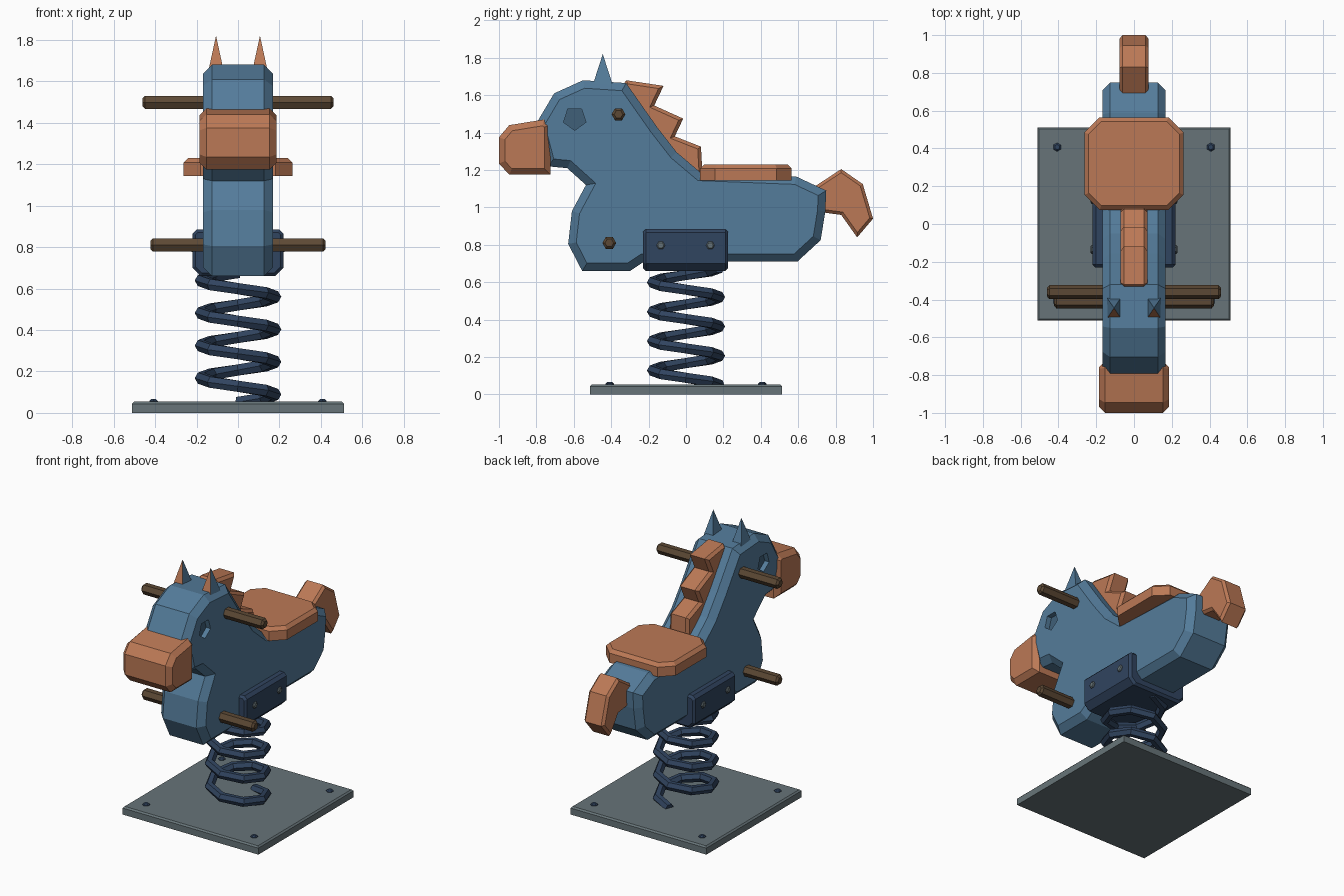
import bpy, bmesh
from math import pi, sin, cos
from mathutils import Vector

if "Cube" in bpy.data.objects:
    bpy.data.objects.remove(bpy.data.objects["Cube"])


def material(name, rgb):
    m = bpy.data.materials.new(name)
    m.use_nodes = True
    m.diffuse_color = (*rgb, 1)
    m.node_tree.nodes["Principled BSDF"].inputs["Base Color"].default_value = (*rgb, 1)
    return m


BLUE = material("body blue", (0.088, 0.2, 0.325))
ORANGE = material("copper orange", (0.5, 0.19, 0.092))
NAVY = material("dark navy", (0.03, 0.058, 0.115))
GREY = material("slate grey", (0.135, 0.175, 0.19))
BROWN = material("dark brown", (0.108, 0.066, 0.035))
EYE = material("eye blue", (0.05, 0.115, 0.19))

# Places a profile point (u, v) at depth d along each axis
PLACE = {
    "x": lambda u, v, d: Vector((d, u, v)),
    "y": lambda u, v, d: Vector((u, d, v)),
    "z": lambda u, v, d: Vector((u, v, d)),
}


def add_object(name, bm, *mats):
    bmesh.ops.recalc_face_normals(bm, faces=bm.faces[:])
    mesh = bpy.data.meshes.new(name)
    bm.to_mesh(mesh)
    bm.free()
    for m in mats:
        mesh.materials.append(m)
    obj = bpy.data.objects.new(name, mesh)
    bpy.context.scene.collection.objects.link(obj)
    return obj


def prism(name, axis, profile, lo, hi, mat, chamfer=0, both=True):
    """Extrude a profile along an axis and chamfer the rim of its end caps."""
    bm = bmesh.new()
    put = PLACE[axis]
    near = [bm.verts.new(put(u, v, lo)) for u, v in profile]
    far = [bm.verts.new(put(u, v, hi)) for u, v in profile]
    caps = [bm.faces.new(near), bm.faces.new(far)]
    n = len(profile)
    for i in range(n):
        j = (i + 1) % n
        bm.faces.new((near[i], near[j], far[j], far[i]))
    bmesh.ops.recalc_face_normals(bm, faces=bm.faces[:])
    if chamfer:
        rims = caps if both else caps[1:]
        bmesh.ops.bevel(bm, geom=[e for f in rims for e in f.edges], offset=chamfer,
                        segments=1, profile=0.5, affect="EDGES")
    return add_object(name, bm, mat)


def ngon(u, v, r, sides, turn=0.0):
    return [(u + r * cos(turn + 2 * pi * i / sides), v + r * sin(turn + 2 * pi * i / sides))
            for i in range(sides)]


def cut_box(u0, u1, v0, v1, c):
    """Rectangle with cut corners."""
    return [(u0 + c, v0), (u1 - c, v0), (u1, v0 + c), (u1, v1 - c),
            (u1 - c, v1), (u0 + c, v1), (u0, v1 - c), (u0, v0 + c)]


def bake(obj):
    """Replace an object by its evaluated mesh."""
    graph = bpy.context.evaluated_depsgraph_get()
    mesh = bpy.data.meshes.new_from_object(obj.evaluated_get(graph))
    mesh.name = obj.name
    baked = bpy.data.objects.new(obj.name + "_mesh", mesh)
    bpy.context.scene.collection.objects.link(baked)
    name = obj.name
    bpy.data.objects.remove(obj)
    baked.name = name
    return baked


# Body with head, neck and rump in one thick silhouette
body = prism("body", "x", [
    (-0.8, 1.45), (-0.705, 1.61), (-0.55, 1.68), (-0.32, 1.665), (-0.155, 1.43),
    (-0.05, 1.295), (0.08, 1.185), (0.59, 1.165), (0.75, 1.09), (0.745, 0.98),
    (0.72, 0.825), (0.595, 0.71), (-0.225, 0.71), (-0.3, 0.66), (-0.555, 0.66),
    (-0.63, 0.805), (-0.61, 0.98), (-0.535, 1.12), (-0.635, 1.21), (-0.74, 1.22)],
    -0.168, 0.168, BLUE, 0.042)
body.data.materials.append(EYE)

# Recessed five-sided eyes
for side in (-1, 1):
    cutter = prism("eye_cutter", "x", ngon(-0.595, 1.475, 0.063, 5, -pi / 2),
                   side * 0.135, side * 0.25, BLUE)
    cutter.data.materials.append(EYE)
    for f in cutter.data.polygons:
        f.material_index = 1 if abs(f.normal.x) > 0.9 else 0
    cutter.hide_render = True
    cut = body.modifiers.new("eye", "BOOLEAN")
    cut.operation = "DIFFERENCE"
    cut.solver = "EXACT"
    cut.object = cutter
    body = bake(body)
    bpy.data.objects.remove(cutter)

# Muzzle, mane, tail and seat
prism("muzzle", "x", [
    (-1, 1.375), (-0.945, 1.44), (-0.76, 1.47), (-0.725, 1.445),
    (-0.725, 1.175), (-0.945, 1.175), (-1, 1.235)], -0.185, 0.185, ORANGE, 0.032)
prism("mane", "x", [
    (-0.32, 1.68), (-0.12, 1.65), (-0.17, 1.545), (-0.015, 1.475), (-0.06, 1.38),
    (0.08, 1.325), (0.088, 1.18), (0.0, 1.18), (-0.13, 1.3), (-0.25, 1.48),
    (-0.36, 1.62)], -0.072, 0.072, ORANGE, 0.018)
prism("tail", "x", [
    (0.685, 1.11), (0.83, 1.205), (0.945, 1.125), (1, 0.94), (0.915, 0.84),
    (0.83, 0.96), (0.72, 0.975)], -0.076, 0.076, ORANGE, 0.016)
prism("seat", "z", cut_box(-0.262, 0.262, 0.075, 0.565, 0.08),
      1.143, 1.23, ORANGE, 0.022, both=False)

# Ears with orange fronts
for side, label in ((1, "left"), (-1, "right")):
    bm = bmesh.new()
    cx, cy = side * 0.106, -0.445
    base = [bm.verts.new((cx + a * 0.037, cy + b * 0.055, 1.65))
            for a, b in ((-1, -1), (1, -1), (1, 1), (-1, 1))]
    tip = bm.verts.new((cx, cy, 1.82))
    bm.faces.new(base)
    for i in range(4):
        bm.faces.new((base[i], base[(i + 1) % 4], tip))
    ear = add_object(label + "_ear", bm, BLUE, ORANGE)
    for f in ear.data.polygons:
        f.material_index = 1 if f.normal.y < -0.5 else 0

# Hand and foot bars
prism("hand_bar", "x", ngon(-0.361, 1.498, 0.037, 6), -0.46, 0.46, BROWN, 0.012)
prism("foot_bar", "x", ngon(-0.41, 0.81, 0.037, 6), -0.423, 0.423, BROWN, 0.012)

# Bracket around the belly, with bolts
prism("bracket", "y", [
    (-0.18, 0.66), (0.18, 0.66), (0.22, 0.7), (0.22, 0.865), (0.2, 0.885),
    (-0.2, 0.885), (-0.22, 0.865), (-0.22, 0.7)], -0.23, 0.225, NAVY, 0.015)
for side in (-1, 1):
    for y in (-0.135, 0.13):
        prism("bracket_bolt", "x", ngon(y, 0.797, 0.023, 6),
              side * 0.2, side * 0.23, GREY, 0.006)

# Coil spring
TURNS, STEPS = 4, 8
curve = bpy.data.curves.new("spring", "CURVE")
curve.dimensions = "3D"
curve.twist_mode = "Z_UP"
curve.bevel_depth = 0.031
curve.bevel_resolution = 1
curve.use_fill_caps = True
spline = curve.splines.new("POLY")
spline.points.add(TURNS * STEPS)
for i, p in enumerate(spline.points):
    a = 2 * pi * i / STEPS
    p.co = (0.178 * sin(a), 0.178 * cos(a), 0.05 + 0.157 * i / STEPS, 1)
curve.materials.append(NAVY)
spring = bpy.data.objects.new("spring", curve)
bpy.context.scene.collection.objects.link(spring)
spring = bake(spring)
for f in spring.data.polygons:
    f.use_smooth = False

# Ground plate with corner bolts
prism("base_plate", "z", [(-0.512, -0.512), (0.512, -0.512), (0.512, 0.512), (-0.512, 0.512)],
      0, 0.054, GREY, 0.01, both=False)
for x in (-0.407, 0.407):
    for y in (-0.407, 0.407):
        prism("base_bolt", "z", ngon(x, y, 0.023, 6, pi / 6), 0.04, 0.066, NAVY, 0.008, both=False)
